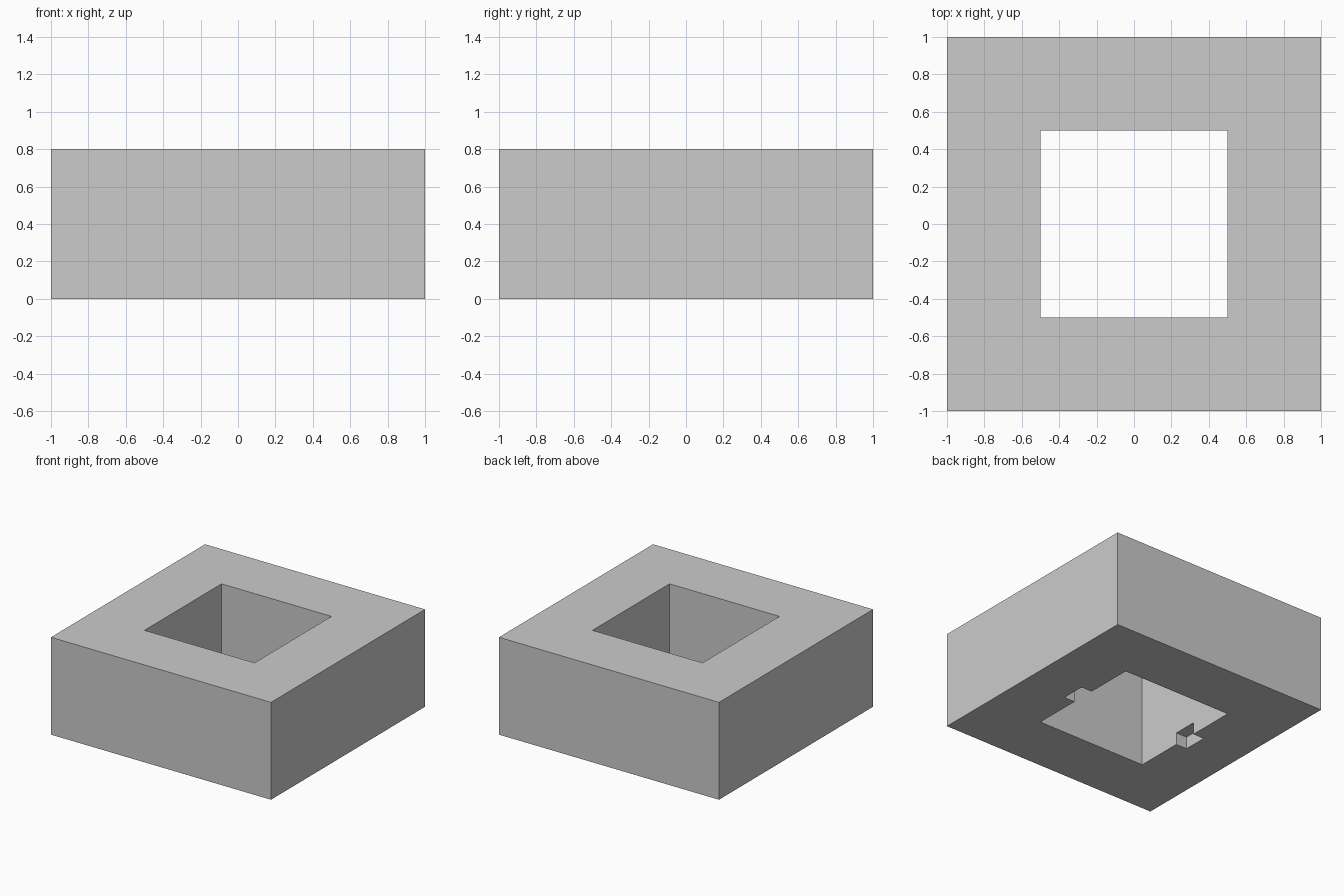
import bpy

if "Cube" in bpy.data.objects:
    bpy.data.objects.remove(bpy.data.objects["Cube"])


def box(name, size, centre):
    bpy.ops.mesh.primitive_cube_add(size=1, location=centre)
    obj = bpy.context.object
    obj.name = name
    obj.scale = size
    bpy.ops.object.transform_apply(location=True, rotation=False, scale=True)
    return obj


def cut(target, name, size, centre):
    cutter = box(name, size, centre)
    cutter.hide_render = True
    cutter.hide_set(True)
    mod = target.modifiers.new(name, 'BOOLEAN')
    mod.operation = 'DIFFERENCE'
    mod.solver = 'EXACT'
    mod.object = cutter


# Square block
block = box("block", (2, 2, 0.8), (0, 0, 0.4))

# Square through hole
cut(block, "hole_cutter", (1, 1, 1.2), (0, 0, 0.4))

# Pair of small notches under the left and right hole edges
cut(block, "notch_cutter", (1.2, 0.2, 0.2), (0, 0, 0))
